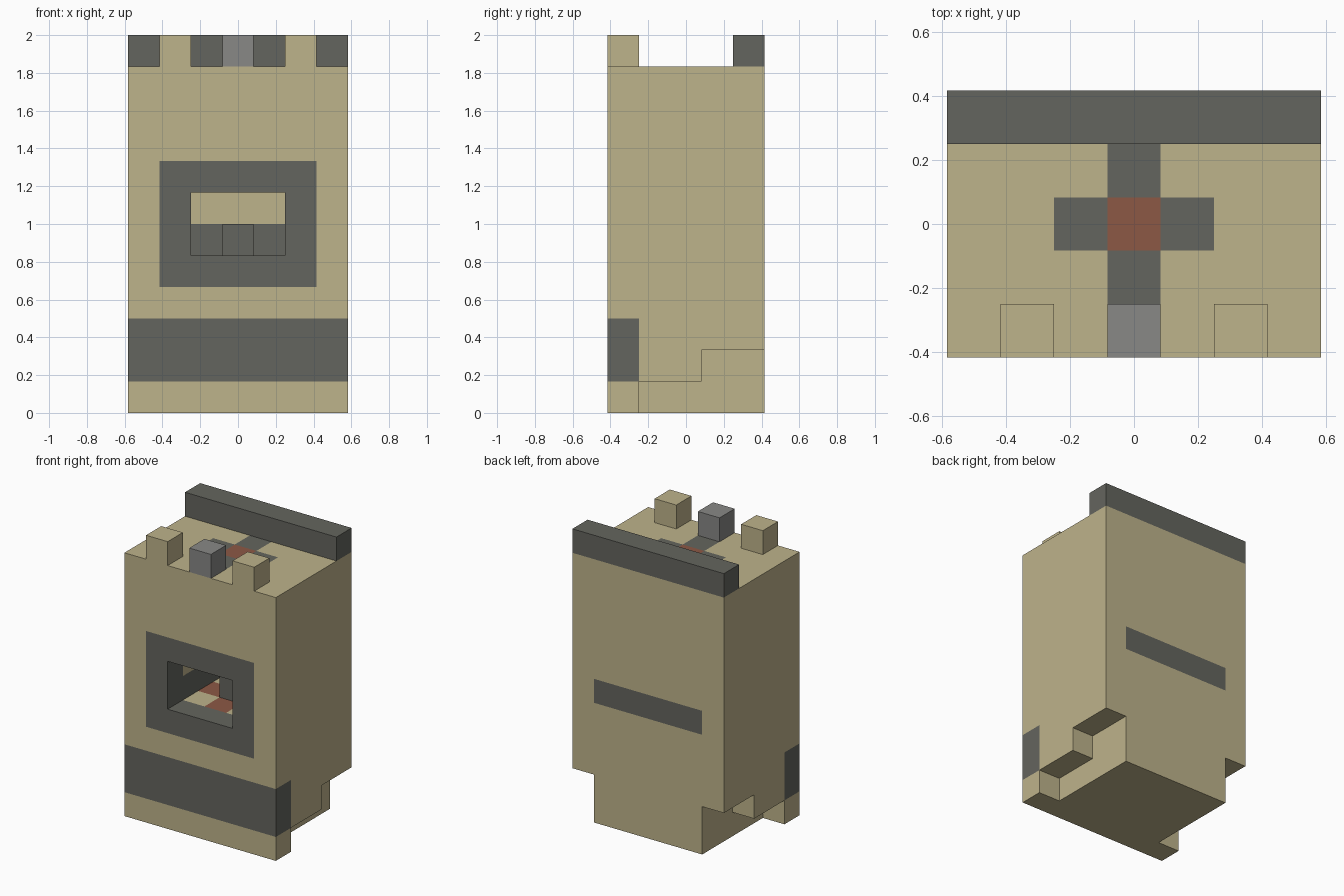
import bpy
import bmesh
from math import floor
from mathutils import Vector

U = 1 / 6                       # size of one block
OFFSET = Vector((3.5, 2.5, 0))  # centre of the block grid

if "Cube" in bpy.data.objects:
    bpy.data.objects.remove(bpy.data.objects["Cube"], do_unlink=True)


def material(name, rgb):
    linear = [((c / 255 + 0.055) / 1.055) ** 2.4 for c in rgb] + [1]
    mat = bpy.data.materials.new(name)
    mat.use_nodes = True
    mat.diffuse_color = linear
    bsdf = mat.node_tree.nodes["Principled BSDF"]
    bsdf.inputs["Base Color"].default_value = linear
    bsdf.inputs["Roughness"].default_value = 0.9
    return mat


TAN = material("sand tan", (190, 179, 139))
DARK = material("dark grey", (100, 101, 94))
RED = material("brick red", (140, 88, 69))
GREY = material("mid grey", (136, 136, 134))


def prism(name, profile, x0, x1, *mats):
    """Extrude a (y, z) profile along x, in block units."""
    bm = bmesh.new()
    face = bm.faces.new([bm.verts.new((x0, y, z)) for y, z in profile])
    moved = bmesh.ops.extrude_face_region(bm, geom=[face])["geom"]
    verts = [v for v in moved if isinstance(v, bmesh.types.BMVert)]
    bmesh.ops.translate(bm, verts=verts, vec=(x1 - x0, 0, 0))
    bmesh.ops.recalc_face_normals(bm, faces=bm.faces)
    for v in bm.verts:
        v.co = (v.co - OFFSET) * U
    mesh = bpy.data.meshes.new(name)
    bm.to_mesh(mesh)
    bm.free()
    for mat in mats:
        mesh.materials.append(mat)
    obj = bpy.data.objects.new(name, mesh)
    bpy.context.collection.objects.link(obj)
    return obj


def box(name, lo, hi, *mats):
    (x0, y0, z0), (x1, y1, z1) = lo, hi
    return prism(name, [(y0, z0), (y1, z0), (y1, z1), (y0, z1)], x0, x1, *mats)


# Body with stepped undercuts on both sides and a chamber behind the window
body = box("body", (0, 0, 0), (7, 5, 11), TAN, DARK, RED)
step = [(1, -1), (6, -1), (6, 2), (3, 2), (3, 1), (1, 1)]
cutters = [
    prism("right_step_cutter", step, -1, 1),
    prism("left_step_cutter", step, 6, 8),
    box("chamber_cutter", (2, -1, 5), (5, 4, 7)),
]
for cutter in cutters:
    cutter.hide_render = True
    mod = body.modifiers.new(cutter.name, "BOOLEAN")
    mod.operation = "DIFFERENCE"
    mod.solver = "EXACT"
    mod.object = cutter
graph = bpy.context.evaluated_depsgraph_get()
carved = bpy.data.meshes.new_from_object(body.evaluated_get(graph))
body.modifiers.clear()
body.data = carved
for cutter in cutters:
    bpy.data.objects.remove(cutter, do_unlink=True)


def paint(i, j, k):
    """Colour slot of the block at column i, depth j, layer k."""
    inner = 1 <= i <= 5
    reach = abs(i - 3) + abs(j - 2)
    if j == 0 and k in (1, 2):                  # front band
        return 1
    if j == 0 and inner and 4 <= k <= 7:        # window frame
        return 1
    if k == 5 and inner:                        # dark layer through the body
        return 1
    if k == 10 and reach <= 1:                  # roof cross
        return 1 if reach else 2
    if k == 4 and reach == 1:                   # chamber floor cross
        return 2
    return 0


# Split the body along the block grid and colour it
bm = bmesh.new()
bm.from_mesh(carved)
for axis, count in enumerate((7, 5, 11)):
    normal = Vector([float(a == axis) for a in range(3)])
    for n in range(1, count):
        bmesh.ops.bisect_plane(
            bm, geom=bm.verts[:] + bm.edges[:] + bm.faces[:], dist=1e-5,
            plane_co=(normal * n - OFFSET) * U, plane_no=normal)
bm.normal_update()
for f in bm.faces:
    inside = f.calc_center_median() / U + OFFSET - f.normal * 0.5
    f.material_index = paint(*[floor(c) for c in inside])
    f.smooth = False
bm.to_mesh(carved)
bm.free()

# Pillar inside the chamber
box("chamber_pillar", (3, 2, 5), (4, 3, 6), DARK)

# Roof parts
box("rear_bar", (0, 4, 11), (7, 5, 12), DARK)
for label, x, mat in (("right", 1, TAN), ("middle", 3, GREY), ("left", 5, TAN)):
    box(label + "_peg", (x, 0, 11), (x + 1, 1, 12), mat)
